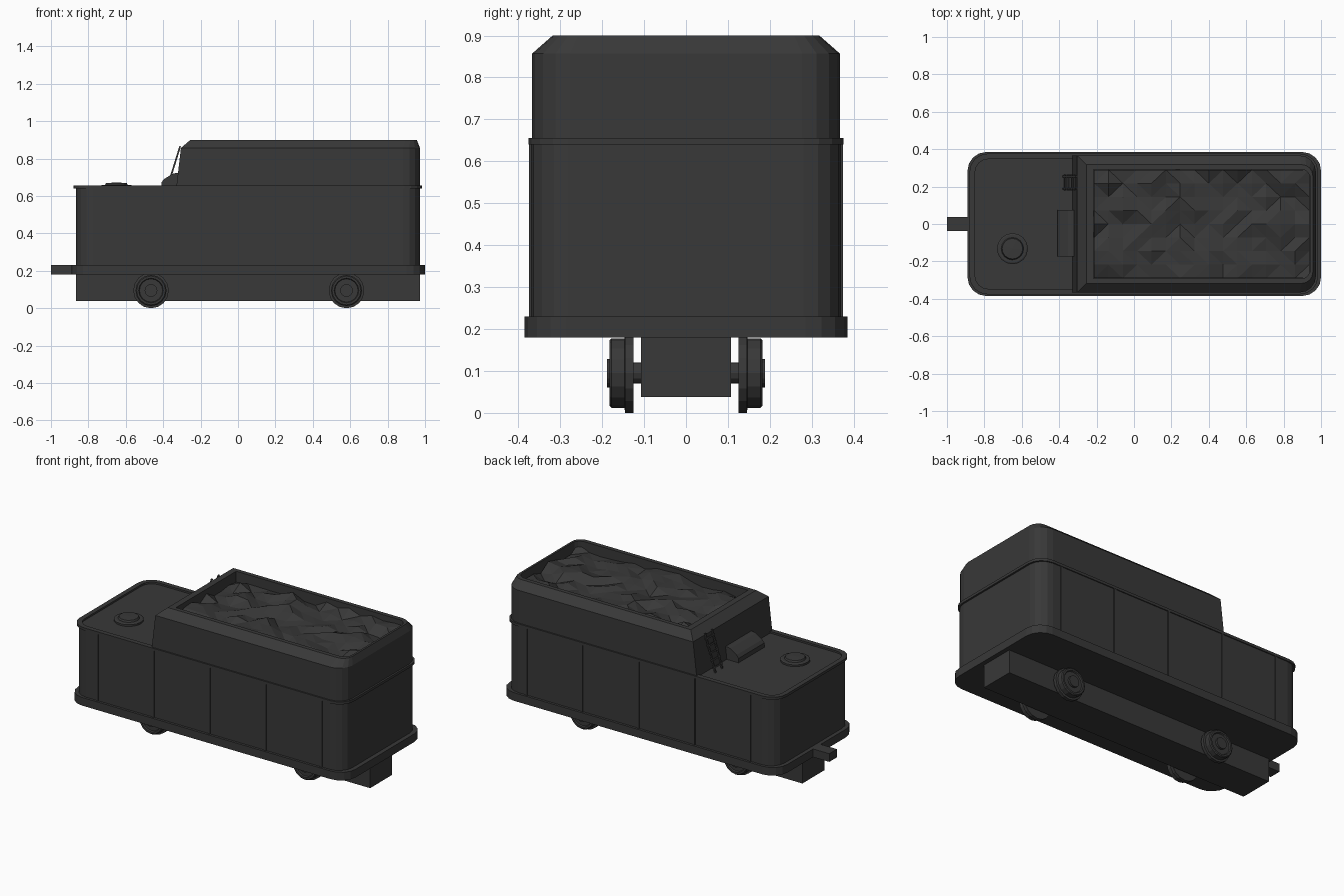
import bpy, bmesh, math, random
from mathutils import Matrix

if "Cube" in bpy.data.objects:
    bpy.data.objects.remove(bpy.data.objects["Cube"])
random.seed(4)

paint = bpy.data.materials.new("charcoal grey")
paint.diffuse_color = (0.04, 0.04, 0.04, 1)
paint.use_nodes = True
paint.node_tree.nodes["Principled BSDF"].inputs["Base Color"].default_value = paint.diffuse_color


def finish(name, bm):
    bmesh.ops.recalc_face_normals(bm, faces=bm.faces)
    me = bpy.data.meshes.new(name)
    bm.to_mesh(me)
    bm.free()
    me.materials.append(paint)
    ob = bpy.data.objects.new(name, me)
    bpy.context.collection.objects.link(ob)
    return ob


def outline(x0, x1, y, rl, rr, n=4):
    """Rounded rectangle; a radius of 0 gives a single sharp corner point."""
    pts = []
    for cx, cy, r, a0 in ((x1 - rr, y - rr, rr, 0), (x0 + rl, y - rl, rl, 90),
                          (x0 + rl, rl - y, rl, 180), (x1 - rr, rr - y, rr, 270)):
        for i in range(n + 1 if r else 1):
            a = math.radians(a0 + 90 * i / n)
            pts.append((cx + r * math.cos(a), cy + r * math.sin(a)))
    return pts


def loft(name, levels):
    """Skin a stack of (outline, z) rings and cap both ends."""
    bm = bmesh.new()
    rings = [[bm.verts.new((x, y, z)) for x, y in pts] for pts, z in levels]
    for a, b in zip(rings, rings[1:]):
        for i in range(len(a)):
            j = (i + 1) % len(a)
            bm.faces.new((a[i], a[j], b[j], b[i]))
    bm.faces.new(rings[0][::-1])
    bm.faces.new(rings[-1])
    return finish(name, bm)


def box(name, x0, x1, y0, y1, z0, z1):
    bm = bmesh.new()
    m = Matrix.Translation(((x0 + x1) / 2, (y0 + y1) / 2, (z0 + z1) / 2))
    bmesh.ops.create_cube(bm, size=1, matrix=m @ Matrix.Diagonal((x1 - x0, y1 - y0, z1 - z0, 1)))
    return finish(name, bm)


def lathe(name, profile, n, matrix):
    """Turn (radius, height) points around local z."""
    bm = bmesh.new()
    vs = [bm.verts.new((r, 0, h)) for r, h in profile]
    es = [bm.edges.new(p) for p in zip(vs, vs[1:])]
    bmesh.ops.spin(bm, geom=vs + es, cent=(0, 0, 0), axis=(0, 0, 1),
                   angle=math.tau, steps=n, use_duplicate=False)
    bmesh.ops.remove_doubles(bm, verts=bm.verts, dist=1e-4)
    bm.transform(matrix)
    return finish(name, bm)


# underframe, footplate, coupling bar
box("underframe", -0.866, 0.973, -0.107, 0.107, 0.038, 0.185)
plate = outline(-0.89, 1.0, 0.385, 0.1, 0.1)
loft("footplate", [(plate, 0.18), (plate, 0.23)])
box("coupling_bar", -1.0, -0.85, -0.037, 0.037, 0.18, 0.23)

# tank body, beading with sunken deck inside
body = outline(-0.866, 0.973, 0.37, 0.09, 0.09)
loft("tank_body", [(body, 0.23), (body, 0.641)])
rim = outline(-0.879, 0.984, 0.376, 0.095, 0.095)
inner = outline(-0.85, 0.957, 0.347, 0.07, 0.07)
loft("deck_beading", [(rim, 0.64), (rim, 0.656), (inner, 0.656), (inner, 0.645)])

# vertical seam strips on both sides
for x in (-0.695, -0.315, 0.065, 0.447, 0.825):
    for s in (-1, 1):
        ys = sorted((s * 0.36, s * 0.375))
        box("seam_strip", x - 0.007, x + 0.007, ys[0], ys[1], 0.23, 0.641)

# coal bunker: sloped front, rounded rear, chamfered rim, open hollow
loft("coal_bunker", [
    (outline(-0.33, 0.973, 0.367, 0, 0.09), 0.646),
    (outline(-0.305, 0.973, 0.367, 0, 0.09), 0.857),
    (outline(-0.255, 0.956, 0.318, 0, 0.06), 0.9),
    (outline(-0.217, 0.943, 0.292, 0, 0.05), 0.9),
    (outline(-0.217, 0.943, 0.292, 0, 0.05), 0.82)])

# lumpy coal surface
bm = bmesh.new()
bmesh.ops.create_grid(bm, x_segments=15, y_segments=8, size=0.5,
                      matrix=Matrix.Translation((0.362, 0, 0.855)) @ Matrix.Diagonal((1.15, 0.58, 1, 1)))
for v in bm.verts:
    v.co.z += random.uniform(-0.022, 0.025)
bmesh.ops.triangulate(bm, faces=bm.faces)
finish("coal", bm)

# wheels with flange, tread, sunk face and hub
wheel = [(0, 0.125), (0.095, 0.125), (0.095, 0.145), (0.083, 0.147), (0.083, 0.178),
         (0.077, 0.183), (0.066, 0.183), (0.062, 0.175), (0.034, 0.175), (0.034, 0.188), (0, 0.188)]
for x in (-0.465, 0.58):
    for s in (-1, 1):
        lathe("wheel", wheel, 16, Matrix.Translation((x, 0, 0.095)) @ Matrix.Rotation(-s * math.pi / 2, 4, 'X'))
    lathe("axle", [(0, -0.13), (0.025, -0.13), (0.025, 0.13), (0, 0.13)], 12,
          Matrix.Translation((x, 0, 0.095)) @ Matrix.Rotation(math.pi / 2, 4, 'X'))

# water filler lid
lathe("filler_lid", [(0.083, 0), (0.083, 0.013), (0.075, 0.017), (0.06, 0.017), (0.055, 0.027), (0, 0.029)], 16,
      Matrix.Translation((-0.65, -0.132, 0.643)))

# tool box with rounded front, extruded across y
bm = bmesh.new()
prof = [(-0.31, 0.644), (-0.41, 0.644), (-0.41, 0.672), (-0.396, 0.69), (-0.352, 0.718), (-0.335, 0.722), (-0.31, 0.722)]
f = bm.faces.new([bm.verts.new((x, -0.175, z)) for x, z in prof])
ext = bmesh.ops.extrude_face_region(bm, geom=[f])
bmesh.ops.translate(bm, vec=(0, 0.25, 0), verts=[v for v in ext["geom"] if isinstance(v, bmesh.types.BMVert)])
finish("tool_box", bm)

# leaning ladder
p0, p1 = (-0.378, 0.645), (-0.309, 0.867)
lean = math.atan2(p1[0] - p0[0], p1[1] - p0[1])
length = math.hypot(p1[0] - p0[0], p1[1] - p0[1])
bm = bmesh.new()
base = Matrix.Translation((p0[0], 0.221, p0[1])) @ Matrix.Rotation(lean, 4, 'Y')
for y in (-0.033, 0.033):
    bmesh.ops.create_cube(bm, size=1, matrix=base @ Matrix.Translation((0, y, length / 2)) @ Matrix.Diagonal((0.009, 0.009, length, 1)))
for i in range(5):
    h = length * (i + 0.7) / 5.4
    bmesh.ops.create_cube(bm, size=1, matrix=base @ Matrix.Translation((0, 0, h)) @ Matrix.Diagonal((0.009, 0.085, 0.009, 1)))
finish("ladder", bm)
